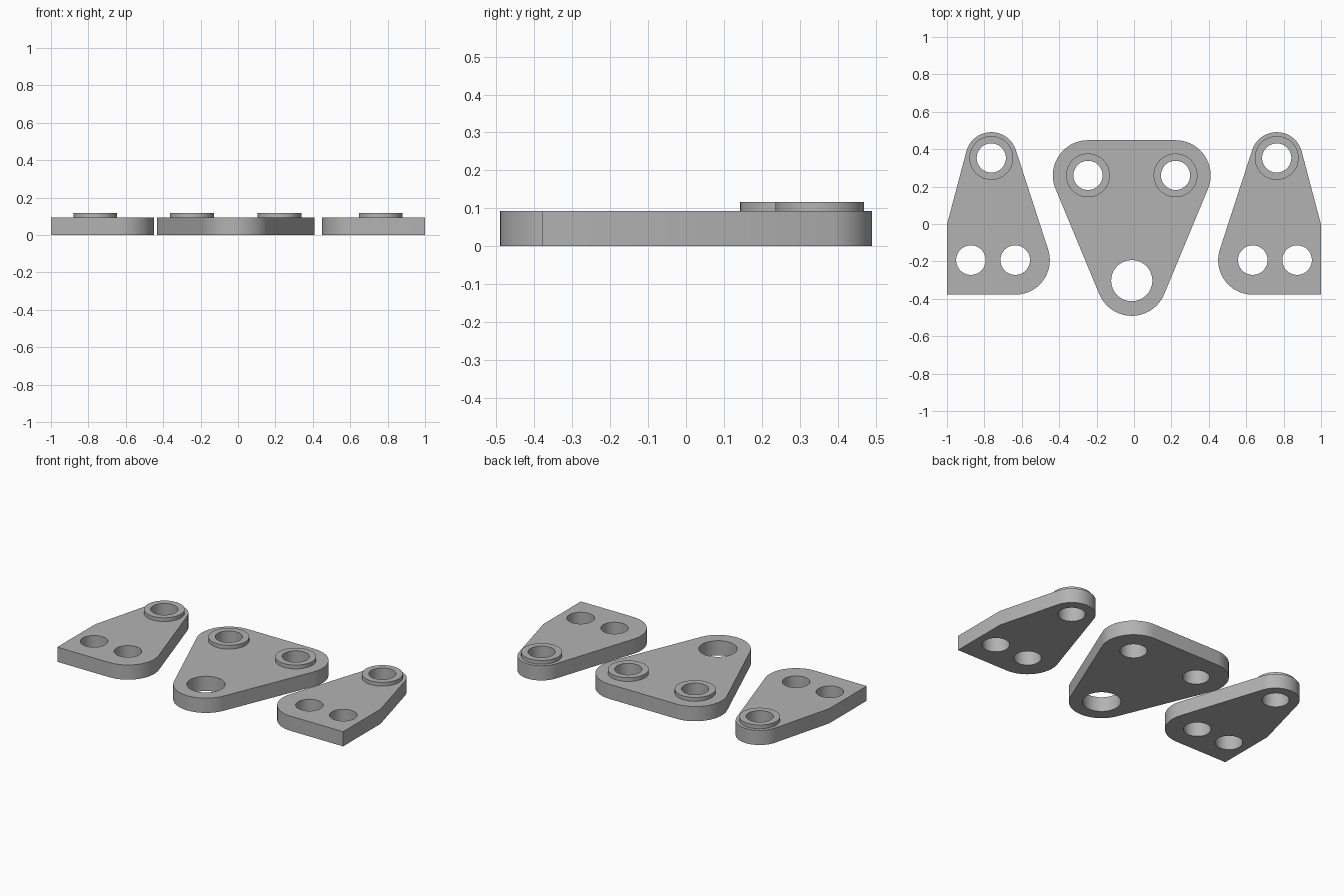
import bpy, bmesh, math

if "Cube" in bpy.data.objects:
    bpy.data.objects.remove(bpy.data.objects["Cube"])

PLATE_H, RING_TOP = 0.093, 0.117
grey = bpy.data.materials.new("plain grey")
grey.diffuse_color = (0.45, 0.45, 0.45, 1)
grey.use_nodes = True
grey.node_tree.nodes["Principled BSDF"].inputs["Base Color"].default_value = grey.diffuse_color


def circle(x, y, r, n=64):
    return [(x + r * math.cos(2 * math.pi * i / n),
             y + r * math.sin(2 * math.pi * i / n)) for i in range(n)]


def rounded_outline(discs):
    """Belt around counter-clockwise discs (x, y, radius); radius 0 is a sharp corner."""
    normals = []
    for a, b in zip(discs, discs[1:] + discs[:1]):
        dx, dy = b[0] - a[0], b[1] - a[1]
        normals.append(math.atan2(dy, dx) - math.acos((a[2] - b[2]) / math.hypot(dx, dy)))
    points = []
    for i, (x, y, r) in enumerate(discs):
        if r == 0:
            points.append((x, y))
            continue
        start = normals[i - 1]
        sweep = (normals[i] - start) % (2 * math.pi)
        steps = max(6, round(sweep / math.radians(5)))
        for k in range(steps + 1):
            t = start + sweep * k / steps
            points.append((x + r * math.cos(t), y + r * math.sin(t)))
    return points


def slab(name, loops, z0, z1):
    """Flat solid from an outer loop followed by hole loops."""
    bm = bmesh.new()
    for loop in loops:
        vs = [bm.verts.new((x, y, z0)) for x, y in loop]
        for a, b in zip(vs, vs[1:] + vs[:1]):
            bm.edges.new((a, b))
    bmesh.ops.triangle_fill(bm, edges=bm.edges[:], use_beauty=True, normal=(0, 0, 1))
    top = bmesh.ops.extrude_face_region(bm, geom=bm.faces[:], use_keep_orig=True)
    bmesh.ops.translate(bm, vec=(0, 0, z1 - z0),
                        verts=[g for g in top["geom"] if isinstance(g, bmesh.types.BMVert)])
    bmesh.ops.recalc_face_normals(bm, faces=bm.faces[:])
    mesh = bpy.data.meshes.new(name)
    bm.to_mesh(mesh)
    bm.free()
    mesh.materials.append(grey)
    obj = bpy.data.objects.new(name, mesh)
    bpy.context.collection.objects.link(obj)
    bpy.ops.object.select_all(action='DESELECT')
    obj.select_set(True)
    bpy.context.view_layer.objects.active = obj
    bpy.ops.object.shade_smooth_by_angle(angle=math.radians(30))


def ring(name, x, y):
    slab(name, [circle(x, y, 0.117), circle(x, y, 0.078)], PLATE_H, RING_TOP)


# central triangular plate with a large lower hole and two raised rings
CX, RX, RY = -0.012, 0.234, 0.26
slab("centre_plate",
     [rounded_outline([(CX, -0.303, 0.188), (CX + RX, RY, 0.188), (CX - RX, RY, 0.188)]),
      circle(CX, -0.303, 0.11), circle(CX + RX, RY, 0.078), circle(CX - RX, RY, 0.078)],
     0, PLATE_H)
ring("centre_ring_left", CX - RX, RY)
ring("centre_ring_right", CX + RX, RY)

# mirrored side plates, each with two bolt holes and one raised ring
side_outline = rounded_outline([(-1, -0.378, 0), (-0.635, -0.193, 0.185),
                                (-0.763, 0.353, 0.138), (-1, -0.003, 0)])
side_holes = [circle(-0.872, -0.193, 0.079), circle(-0.635, -0.193, 0.079),
              circle(-0.763, 0.353, 0.078)]
for side, s in (("left", 1), ("right", -1)):
    loops = [[(s * x, y) for x, y in loop] for loop in [side_outline] + side_holes]
    slab(f"side_plate_{side}", loops, 0, PLATE_H)
    ring(f"side_ring_{side}", s * -0.763, 0.353)
